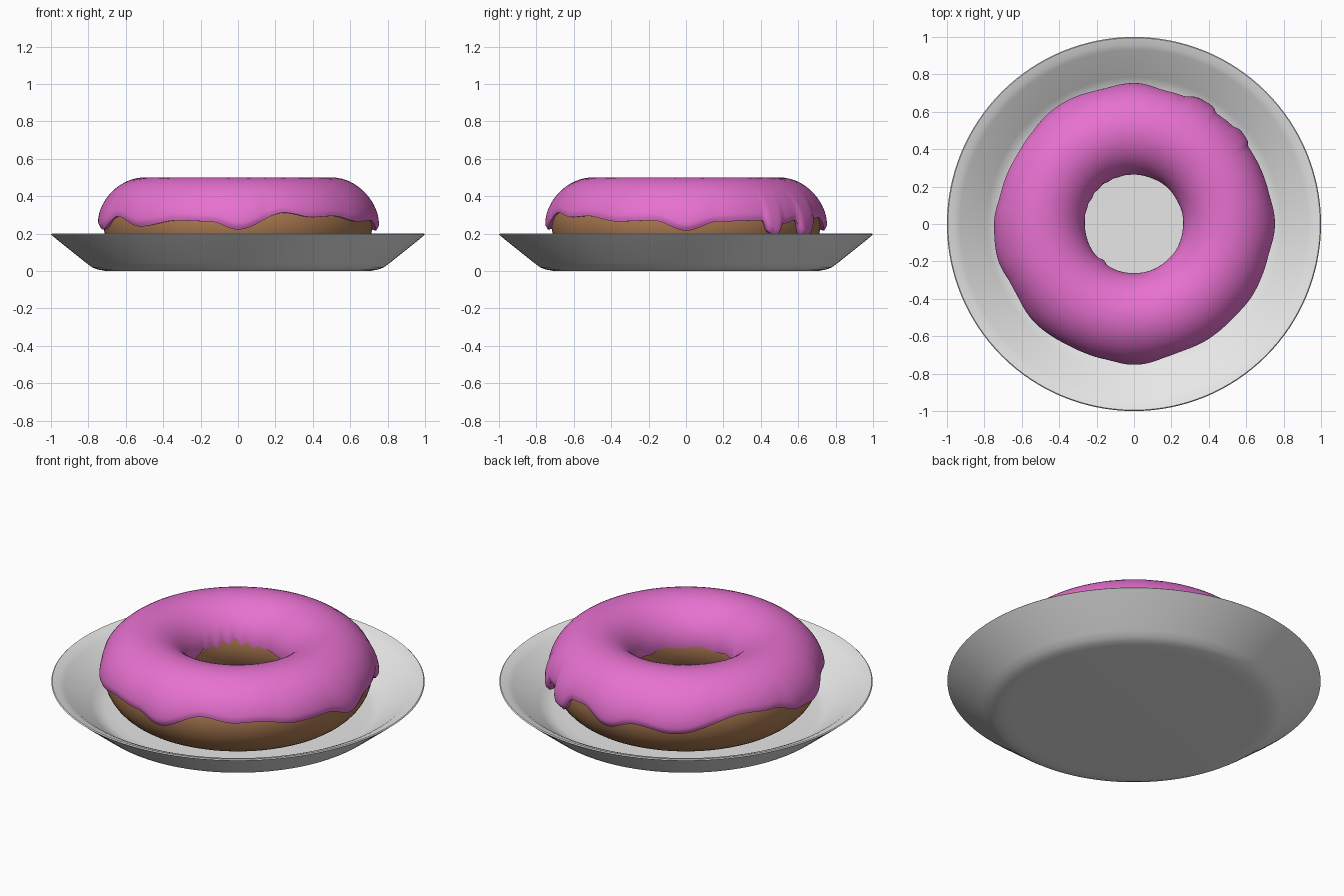
import bpy, bmesh, math

if "Cube" in bpy.data.objects:
    bpy.data.objects.remove(bpy.data.objects["Cube"])

MAJOR, MINOR, ZC = 0.495, 0.226, 0.262   # doughnut ring radius, tube radius, centre height


def material(name, rgb):
    m = bpy.data.materials.new(name)
    m.diffuse_color = (*rgb, 1)
    m.use_nodes = True
    m.node_tree.nodes["Principled BSDF"].inputs["Base Color"].default_value = m.diffuse_color
    return m


def build(name, rings, mat, closed=False):
    """Skin a list of equal-length vertex loops (each loop is closed round z)."""
    bm = bmesh.new()
    loops = [[bm.verts.new(p) for p in ring] for ring in rings]
    pairs = list(zip(loops, loops[1:]))
    if closed:
        pairs.append((loops[-1], loops[0]))
    for a, b in pairs:
        n = len(a)
        for i in range(n):
            j = (i + 1) % n
            bm.faces.new((a[i], a[j], b[j], b[i]))
    bmesh.ops.remove_doubles(bm, verts=bm.verts, dist=1e-5)
    bmesh.ops.recalc_face_normals(bm, faces=bm.faces)
    me = bpy.data.meshes.new(name)
    bm.to_mesh(me)
    bm.free()
    me.materials.append(mat)
    ob = bpy.data.objects.new(name, me)
    bpy.context.collection.objects.link(ob)
    bpy.ops.object.select_all(action='DESELECT')
    ob.select_set(True)
    bpy.context.view_layer.objects.active = ob
    bpy.ops.object.shade_smooth_by_angle(angle=math.radians(40))
    return ob


def lathe(profile, n):
    return [[(r * math.cos(2 * math.pi * i / n), r * math.sin(2 * math.pi * i / n), z)
             for i in range(n)] for r, z in profile]


def tube_point(deg, phi, offset=0.0):
    """Point on the doughnut surface, pushed out by offset."""
    t = math.radians(deg)
    r = MAJOR + (MINOR + offset) * math.cos(phi)
    return (r * math.cos(t), r * math.sin(t), ZC + (MINOR + offset) * math.sin(phi))


def smooth_lookup(keys, deg):
    """Eased interpolation of (angle, value) keys around the circle."""
    pts = keys + [(keys[0][0] + 360, keys[0][1])]
    for (a, va), (b, vb) in zip(pts, pts[1:]):
        if a <= deg <= b:
            s = (1 - math.cos(math.pi * (deg - a) / (b - a))) / 2
            return va + (vb - va) * s
    return keys[0][1]


pink = material("pink icing", (0.80, 0.165, 0.63))
brown = material("brown dough", (0.42, 0.20, 0.085))
grey = material("pale plate", (0.80, 0.80, 0.80))

# Plate: lathed dish with sloping wall and narrow rim
plate_profile = [(0, 0.03), (0.66, 0.03), (0.71, 0.032), (0.745, 0.04), (0.785, 0.063),
                 (0.93, 0.176), (0.96, 0.19), (0.995, 0.2), (1.0, 0.195), (0.97, 0.17),
                 (0.81, 0.042), (0.78, 0.02), (0.75, 0.008), (0.71, 0.001), (0.66, 0), (0, 0)]
build("plate", lathe(plate_profile, 128), grey)

# Dough ring
ring_profile = [(MAJOR + MINOR * math.cos(2 * math.pi * k / 48),
                 ZC + MINOR * math.sin(2 * math.pi * k / 48)) for k in range(48)]
build("doughnut", lathe(ring_profile, 128), brown, closed=True)

# Icing: outer edge heights by angle, giving drips
outer_keys = [(0, .22), (14, .265), (34, .27), (37, .21), (41, .19), (45, .255), (53, .27),
              (57, .195), (62, .195), (69, .28), (76, .285), (90, .22), (103, .26),
              (120, .23), (150, .31), (165, .295), (180, .24), (193, .225), (208, .29),
              (225, .24), (244, .27), (258, .265), (270, .225), (290, .31), (303, .287),
              (314, .293), (330, .265), (346, .27)]


def inner_edge(deg):
    z = 0.275 + 0.007 * math.sin(math.radians(deg) * 9)
    if 90 < deg < 180:          # row of small teeth on one side of the hole
        w = math.sin(math.radians((deg - 90) * 2))
        z += w * (0.027 + 0.017 * math.sin(math.radians(deg) * 26))
    z -= 0.05 * math.exp(-((deg - 230) / 5) ** 2)   # single inner drip
    return z


SEG, STEPS = 360, 36
columns = []
for d in range(SEG):
    zo, zi = smooth_lookup(outer_keys, d), inner_edge(d)
    po = math.asin((zo - ZC) / MINOR)
    pi_ = math.pi - math.asin((zi - ZC) / MINOR)
    bead_o = 0.004 + 0.28 * max(0, 0.28 - zo)       # drips swell near the edge
    bead_i = 0.25 * max(0, 0.26 - zi)
    col = [tube_point(d, po + 0.02, -0.01), tube_point(d, po, 0.004)]
    for k in range(STEPS + 1):
        s = k / STEPS
        s = s + 0.08 * -math.sin(2 * math.pi * s)    # denser near both edges
        phi = po + (pi_ - po) * s
        t = (0.013 + bead_o * math.exp(-(s / 0.2) ** 2)
             + bead_i * math.exp(-((1 - s) / 0.12) ** 2))
        t *= 1 - 0.35 * math.exp(-(s / 0.02) ** 2)
        if s > 0.85:
            t *= 1 - 0.55 * ((s - 0.85) / 0.15) ** 2  # thin toward the hole
        col.append(tube_point(d, phi, t))
    col.append(tube_point(d, pi_ - 0.02, -0.01))
    columns.append(col)
build("icing", [list(r) for r in zip(*columns)], pink)
